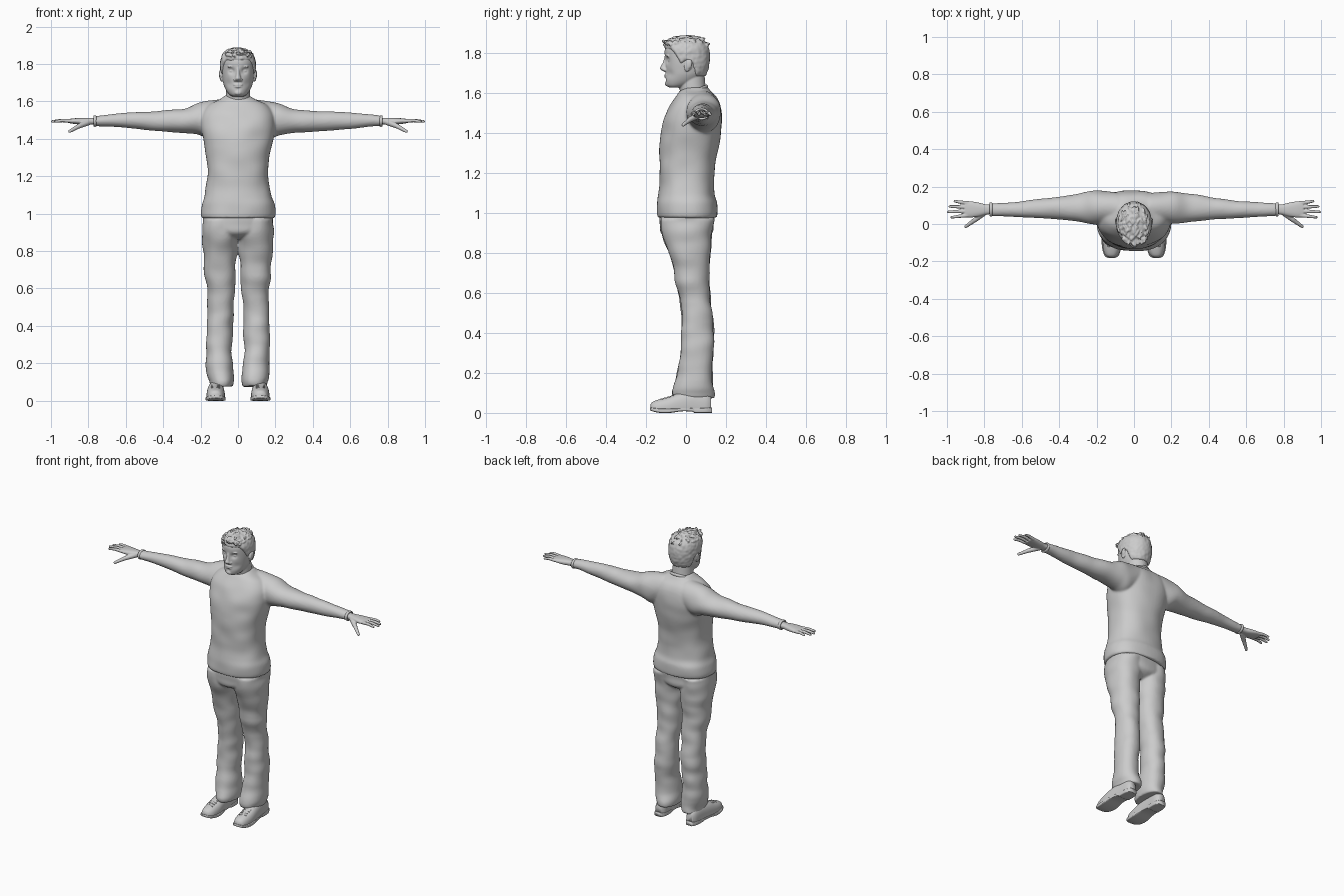
import bpy, bmesh, math, random
from mathutils import Vector, Matrix, noise

random.seed(4)
AXES = {'x': lambda u, v, t: (t, u, v), 'y': lambda u, v, t: (u, t, v), 'z': lambda u, v, t: (u, v, t)}


def spline(rows, steps):
    """Catmull-Rom through the section rows."""
    rows = [Vector(r) for r in rows]
    pts = [rows[0]] + rows + [rows[-1]]
    out = []
    for a, b, c, d in zip(pts, pts[1:], pts[2:], pts[3:]):
        for i in range(steps):
            t = i / steps
            out.append(0.5 * (2 * b + (c - a) * t + (2 * a - 5 * b + 4 * c - d) * t**2
                              + (3 * b - a - 3 * c + d) * t**3))
    return out + [rows[-1]]


def loft(bm, axis, rows, p=2.0, n=56, steps=6, sx=1):
    """Rows are (position, u min, u max, v min, v max) along an axis."""
    rings = []
    for t, u0, u1, v0, v1 in spline(rows, steps):
        ring = []
        for i in range(n):
            a = 2 * math.pi * i / n
            c, s = math.cos(a), math.sin(a)
            u = (u0 + u1) / 2 + (u1 - u0) / 2 * math.copysign(abs(c) ** (2 / p), c)
            v = (v0 + v1) / 2 + (v1 - v0) / 2 * math.copysign(abs(s) ** (2 / p), s)
            x, y, z = AXES[axis](u, v, t)
            ring.append(bm.verts.new((x * sx, y, z)))
        rings.append(ring)
    for r, q in zip(rings, rings[1:]):
        for i in range(n):
            bm.faces.new((r[i], r[(i + 1) % n], q[(i + 1) % n], q[i]))
    bm.faces.new(rings[0])
    bm.faces.new(rings[-1])


def sym(rows):
    return [(t, -w, w, a, b) for t, w, a, b in rows]


def ball(bm, loc, radii, rot=Matrix()):
    m = Matrix.Translation(loc) @ rot @ Matrix.Diagonal((*radii, 1))
    bmesh.ops.create_icosphere(bm, subdivisions=3, radius=1, matrix=m)


def limb(bm, a, b, r1, r2):
    a, b = Vector(a), Vector(b)
    m = Matrix.Translation((a + b) / 2) @ (b - a).to_track_quat('Z', 'Y').to_matrix().to_4x4()
    bmesh.ops.create_cone(bm, cap_ends=True, segments=20, radius1=r1, radius2=r2,
                          depth=(b - a).length, matrix=m)
    ball(bm, a, (r1,) * 3)
    ball(bm, b, (r2,) * 3)


def push(bm, offset):
    """Move vertices along their normals by offset(position)."""
    bmesh.ops.recalc_face_normals(bm, faces=bm.faces)
    bm.normal_update()
    moves = [(v, v.normal * offset(v.co)) for v in bm.verts]
    for v, d in moves:
        v.co += d


def finish(bm, name, voxel=0, smooth=0):
    bmesh.ops.recalc_face_normals(bm, faces=bm.faces)
    for f in bm.faces:
        f.smooth = True
    me = bpy.data.meshes.new(name)
    bm.to_mesh(me)
    bm.free()
    ob = bpy.data.objects.new(name, me)
    bpy.context.collection.objects.link(ob)
    if voxel:
        m = ob.modifiers.new("Merge", 'REMESH')
        m.mode, m.voxel_size, m.use_smooth_shade = 'VOXEL', voxel, True
    if smooth:
        m = ob.modifiers.new("Soften", 'SMOOTH')
        m.factor, m.iterations = 0.5, smooth
    return ob


# Sweater: torso and sleeves merged, with soft folds
bm = bmesh.new()
loft(bm, 'z', sym([(.975, .194, -.142, .155), (1.0, .2, -.145, .16), (1.05, .195, -.142, .158),
                   (1.1, .178, -.137, .143), (1.2, .165, -.132, .143), (1.3, .168, -.132, .155),
                   (1.4, .188, -.125, .175), (1.47, .2, -.11, .182), (1.53, .195, -.085, .175),
                   (1.58, .16, -.05, .155), (1.61, .1, -.03, .125), (1.63, .07, -.005, .11)]), p=2.3)
for s in (-1, 1):
    loft(bm, 'x', [(.08, .0, .165, 1.42, 1.615), (.16, .0, .176, 1.4, 1.602), (.22, .0, .176, 1.42, 1.588),
                   (.3, .01, .162, 1.43, 1.56), (.4, .022, .145, 1.437, 1.55), (.5, .03, .132, 1.447, 1.545),
                   (.6, .036, .12, 1.455, 1.538), (.7, .042, .112, 1.465, 1.527),
                   (.765, .044, .112, 1.468, 1.521)], sx=s)
push(bm, lambda c: .006 * noise.noise(Vector((c.x * 9, c.y * 9, c.z * 11))))
finish(bm, "sweater", .007, 5)

# Neckband and sleeve cuffs
bm = bmesh.new()
loops = [(Vector((0, .036, 1.603)), Matrix.Rotation(math.radians(24), 3, 'X'), .074, .075)]
for s in (-1, 1):
    loops.append((Vector((s * .765, .078, 1.495)), Matrix.Rotation(math.pi / 2, 3, 'Y'), .025, .032))
for centre, rot, rx, ry in loops:
    rings = []
    for i in range(48):
        a = 2 * math.pi * i / 48
        d = Vector((math.cos(a), math.sin(a), 0))
        mid = Vector((d.x * rx, d.y * ry, 0))
        rings.append([bm.verts.new(centre + rot @ (mid + d * .006 * math.cos(b) + Vector((0, 0, .009 * math.sin(b)))))
                      for b in (2 * math.pi * k / 10 for k in range(10))])
    for i in range(48):
        r, q = rings[i], rings[(i + 1) % 48]
        for k in range(10):
            bm.faces.new((r[k], q[k], q[(k + 1) % 10], r[(k + 1) % 10]))
finish(bm, "neckband_and_cuffs")

# Trousers: pelvis and two legs merged
bm = bmesh.new()
loft(bm, 'z', sym([(.865, .06, -.06, .07), (.9, .17, -.122, .13), (.95, .188, -.132, .142),
                   (1.01, .188, -.13, .145)]), p=2.3)
for s in (-1, 1):
    loft(bm, 'z', [(.97, .0, .188, -.125, .14), (.9, .0, .19, -.122, .132), (.8, .006, .187, -.087, .122),
                   (.7, .012, .178, -.06, .115), (.6, .018, .167, -.04, .118), (.5, .026, .164, -.022, .13),
                   (.4, .03, .166, -.025, .14), (.3, .033, .168, -.03, .137), (.2, .03, .168, -.045, .13),
                   (.13, .022, .163, -.066, .138), (.1, .022, .155, -.072, .141),
                   (.075, .026, .15, -.066, .14)], p=2.2, sx=s)
push(bm, lambda c: .009 * noise.noise(Vector((c.x * 8 + 3, c.y * 8, c.z * 13))))
finish(bm, "trousers", .007, 4)

# Shoes: rounded upper, flat sole, laces
for s, side in ((-1, "right"), (1, "left")):
    bm = bmesh.new()
    loft(bm, 'y', [(-.178, .105, .135, .0, .04), (-.168, .088, .152, -.02, .054), (-.14, .075, .163, -.03, .066),
                   (-.09, .07, .168, -.03, .08), (-.03, .073, .165, -.03, .1), (.04, .076, .157, -.03, .11),
                   (.1, .078, .15, -.03, .1), (.126, .092, .138, -.01, .08)], p=2.4, n=40, sx=s)
    for v in bm.verts:
        v.co.z = max(v.co.z, .012)
    finish(bm, side + "_shoe_upper")
    bm = bmesh.new()
    loft(bm, 'y', [(-.181, .1, .14, .014, .028), (-.168, .082, .158, .008, .026), (-.13, .069, .17, .0, .023),
                   (-.08, .066, .173, .0, .022), (-.02, .074, .166, .008, .024), (.03, .076, .16, .006, .025),
                   (.045, .075, .157, .0, .025), (.1, .075, .154, .0, .026), (.131, .09, .14, .0, .028)],
         p=6, n=40, sx=s)
    finish(bm, side + "_shoe_sole")
    bm = bmesh.new()
    for k in range(4):
        y, z = -.125 + k * .018, .071 + k * .005
        limb(bm, (s * .1, y, z - .003), (s * .14, y + .008, z - .003), .004, .004)
    finish(bm, side + "_shoe_laces")

# Hands: palm, four fingers, thumb
for s, side in ((-1, "right"), (1, "left")):
    bm = bmesh.new()
    loft(bm, 'x', [(.74, .055, .104, 1.478, 1.514), (.79, .05, .105, 1.476, 1.512), (.83, .04, .114, 1.475, 1.512),
                   (.87, .035, .121, 1.479, 1.51), (.905, .037, .122, 1.484, 1.506)], p=2.4, n=36, sx=s)
    for y0, y1, tip in ((.046, .036, .975), (.068, .065, .993), (.09, .094, .985), (.112, .122, .958)):
        mid = (s * (.9 + tip) / 2, (y0 + y1) / 2, 1.498)
        limb(bm, (s * .89, y0, 1.495), mid, .0105, .009)
        limb(bm, mid, (s * tip, y1, 1.493), .009, .007)
    limb(bm, (s * .8, .062, 1.489), (s * .85, .022, 1.468), .017, .013)
    limb(bm, (s * .85, .022, 1.468), (s * .9, -.014, 1.44), .0125, .0085)
    finish(bm, side + "_hand", .0032, 3)

# Head with neck and face
HEAD = sym([(1.627, .032, -.085, -.02), (1.638, .048, -.098, .02), (1.66, .064, -.103, .065),
            (1.69, .077, -.102, .092), (1.72, .083, -.102, .105), (1.75, .087, -.103, .111),
            (1.785, .088, -.106, .113), (1.815, .087, -.106, .11), (1.84, .078, -.096, .1),
            (1.86, .058, -.072, .08), (1.87, .034, -.042, .05), (1.874, .012, -.015, .02)])
bm = bmesh.new()
loft(bm, 'z', HEAD, p=2.1, n=72)
for v in bm.verts:  # eye sockets, hollow cheeks, dip between lip and chin
    for x, z, r, d in ((-.034, 1.763, .015, .014), (.034, 1.763, .015, .014), (-.05, 1.695, .02, .006),
                       (.05, 1.695, .02, .006), (0, 1.667, .011, .005)):
        if v.co.y < 0:
            v.co.y += d * math.exp(-((v.co.x - x) ** 2 + (v.co.z - z) ** 2) / r ** 2)
loft(bm, 'z', [(1.52, -.075, .075, -.02, .11), (1.58, -.067, .067, -.025, .105), (1.63, -.064, .064, -.034, .098),
               (1.7, -.062, .062, -.04, .092)])
loft(bm, 'z', sym([(1.706, .01, -.108, -.085), (1.712, .017, -.12, -.085), (1.722, .018, -.13, -.085),
                   (1.735, .013, -.125, -.085), (1.755, .01, -.115, -.085), (1.785, .01, -.106, -.085)]), n=24)
for s in (-1, 1):
    ball(bm, (s * .033, -.078, 1.762), (.015, .012, .009))
    ball(bm, (s * .034, -.091, 1.787), (.024, .009, .006), Matrix.Rotation(s * .12, 4, 'Y'))
    ball(bm, (s * .016, -.105, 1.715), (.008, .01, .008))
    ball(bm, (s * .09, .01, 1.738), (.008, .019, .033), Matrix.Rotation(-.2, 4, 'X') @ Matrix.Rotation(s * .2, 4, 'Z'))
    ball(bm, (s * .096, .017, 1.745), (.006, .014, .024), Matrix.Rotation(-.2, 4, 'X'))
ball(bm, (0, -.1, 1.689), (.026, .008, .005))
ball(bm, (0, -.099, 1.679), (.022, .009, .006))
ball(bm, (0, -.094, 1.646), (.02, .012, .013))
finish(bm, "head", .0038, 2)

# Hair: shell above the hairline, with tousled locks
LINE = [(-.2, 1.825), (-.075, 1.82), (-.05, 1.79), (-.025, 1.745), (0, 1.765), (.035, 1.745),
        (.05, 1.685), (.2, 1.67)]


def hairline(y):
    for (a, za), (b, zb) in zip(LINE, LINE[1:]):
        if a <= y <= b:
            return za + (zb - za) * (y - a) / (b - a)


bm = bmesh.new()
loft(bm, 'z', HEAD, p=2.1, n=72)
push(bm, lambda c: max(-.012, min(.007, (c.z - hairline(c.y)) * .8)) + .003 * noise.noise(c * 60))
top = [v.co.copy() for v in bm.verts if v.co.z > 1.838]
for c in random.sample(top, 75):
    rot = Matrix.Rotation(random.uniform(-.7, .7), 4, 'Z') @ Matrix.Rotation(random.uniform(-.3, .3), 4, 'X')
    ball(bm, c, (.006, random.uniform(.014, .024), .008), rot)
for k in range(11):  # swept-up fringe
    x = -.055 + k * .011
    limb(bm, (x, -.08, 1.85), (x + random.uniform(-.01, .01), -.116 + abs(x) * .35, 1.85 + random.uniform(-.008, .012)),
         .012, .006)
finish(bm, "hair", .004, 1)
